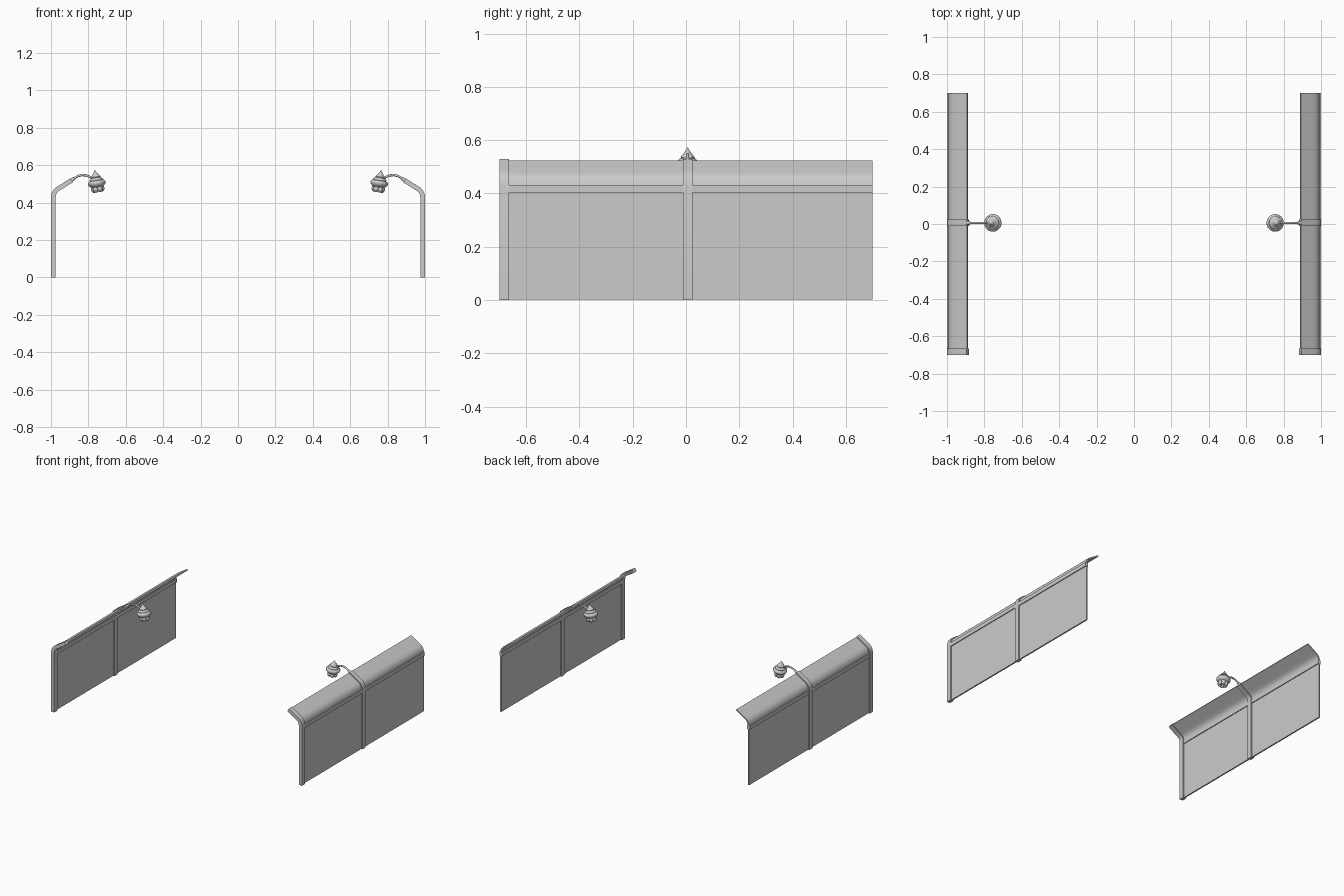
import bpy, bmesh, math
from mathutils import Vector, Matrix

if "Cube" in bpy.data.objects:
    bpy.data.objects.remove(bpy.data.objects["Cube"])

PATH = [(0.988, 0), (0.988, 0.428), (0.985, 0.445), (0.978, 0.460), (0.966, 0.471),
        (0.945, 0.484), (0.890, 0.519)]
POST_Y = 0.006


def finish(bm, name, angle=35):
    # outward normals, mirrored by a modifier to the other wall
    bmesh.ops.recalc_face_normals(bm, faces=bm.faces[:])
    me = bpy.data.meshes.new(name)
    bm.to_mesh(me)
    bm.free()
    ob = bpy.data.objects.new(name, me)
    bpy.context.collection.objects.link(ob)
    for p in me.polygons:
        p.use_smooth = True
    bpy.ops.object.select_all(action='DESELECT')
    ob.select_set(True)
    bpy.context.view_layer.objects.active = ob
    bpy.ops.object.shade_smooth_by_angle(angle=math.radians(angle))
    ob.modifiers.new("mirror", 'MIRROR').use_axis[0] = True
    return ob


def bent_strip(name, path, thick, y0, y1):
    # thickened profile in x/z, extruded along y
    pts = [Vector(p) for p in path]
    sides = ([], [])
    for i, p in enumerate(pts):
        d = (pts[min(i + 1, len(pts) - 1)] - p).normalized() if i < len(pts) - 1 else Vector((0, 0))
        e = (p - pts[i - 1]).normalized() if i else Vector((0, 0))
        t = (d + e).normalized()
        n = Vector((t.y, -t.x)) * thick / 2
        sides[0].append(p + n)
        sides[1].append(p - n)
    bm = bmesh.new()
    rows = []
    for a, b in zip(*sides):
        rows.append([bm.verts.new((q.x, y, q.y)) for q, y in ((a, y0), (a, y1), (b, y1), (b, y0))])
    for r, s in zip(rows, rows[1:]):
        for k in range(4):
            bm.faces.new((r[k], r[(k + 1) % 4], s[(k + 1) % 4], s[k]))
    bm.faces.new(rows[0])
    bm.faces.new(rows[-1])
    return finish(bm, name)


def tube(name, path, radii, seg=12):
    # round tube along a path in x/z at the centre post
    bm = bmesh.new()
    pts = [Vector((x, POST_Y, z)) for x, z in path]
    rings = []
    for i, p in enumerate(pts):
        t = (pts[min(i + 1, len(pts) - 1)] - pts[max(i - 1, 0)]).normalized()
        u, v = Vector((0, 1, 0)), t.cross(Vector((0, 1, 0)))
        rings.append([bm.verts.new(p + radii[i] * (u * math.cos(a) + v * math.sin(a)))
                      for a in (2 * math.pi * k / seg for k in range(seg))])
    for r, s in zip(rings, rings[1:]):
        for k in range(seg):
            bm.faces.new((r[k], r[(k + 1) % seg], s[(k + 1) % seg], s[k]))
    bm.faces.new(rings[0])
    bm.faces.new(rings[-1])
    return finish(bm, name)


def place(bm):
    # lamp axis leans its tip outward
    m = Matrix.Translation((0.755, POST_Y, 0.505)) @ Matrix.Rotation(math.radians(9), 4, 'Y')
    bmesh.ops.transform(bm, matrix=m, verts=bm.verts[:])


# wall posts
bent_strip("end_post", PATH, 0.025, -0.7, -0.665)
bent_strip("centre_post", PATH, 0.025, POST_Y - 0.0175, POST_Y + 0.0175)

# wall panel, rail and curved hood
bent_strip("wall_panel", [(0.988, 0.002), (0.988, 0.41)], 0.010, -0.698, 0.7)
bent_strip("rail", [(0.988, 0.404), (0.988, 0.431)], 0.022, -0.698, 0.7)
bent_strip("hood", [(0.988, 0.425)] + PATH[2:], 0.010, -0.698, 0.7)

# lamp arm and its socket
tube("arm_socket", [(0.918, 0.502), (0.895, 0.517), (0.876, 0.529)], [0.012, 0.011, 0.008])
tube("lamp_arm", [(0.89, 0.520), (0.875, 0.531), (0.855, 0.542), (0.835, 0.547), (0.815, 0.546),
                  (0.797, 0.540), (0.782, 0.531), (0.768, 0.520)], [0.006] * 8)

# tiered lamp shade, lathed from the tip down and back up inside
prof = [(0, 0.070), (0.010, 0.053), (0.022, 0.037), (0.026, 0.033), (0.025, 0.028),
        (0.029, 0.026), (0.035, 0.021), (0.036, 0.016), (0.034, 0.013), (0.040, 0.011),
        (0.046, 0.005), (0.047, -0.001), (0.045, -0.008), (0.039, -0.016), (0.030, -0.023),
        (0.022, -0.024), (0.014, -0.018), (0, -0.014)]
bm = bmesh.new()
vs = [bm.verts.new((r, 0, z)) for r, z in prof]
es = [bm.edges.new(p) for p in zip(vs, vs[1:])]
bmesh.ops.spin(bm, geom=vs + es, axis=(0, 0, 1), cent=(0, 0, 0), steps=28,
               angle=2 * math.pi, use_merge=True)
bmesh.ops.remove_doubles(bm, verts=bm.verts[:], dist=0.0001)
place(bm)
finish(bm, "lamp_shade", 50)

# ring of rounded lobes under the shade
bm = bmesh.new()
for k in range(6):
    a = math.tau * k / 6
    m = Matrix.Translation((0.021 * math.cos(a), 0.021 * math.sin(a), -0.032)) \
        @ Matrix.Diagonal((0.015, 0.015, 0.019, 1))
    bmesh.ops.create_uvsphere(bm, u_segments=12, v_segments=8, radius=1, matrix=m)
place(bm)
finish(bm, "lamp_lobes", 60)
